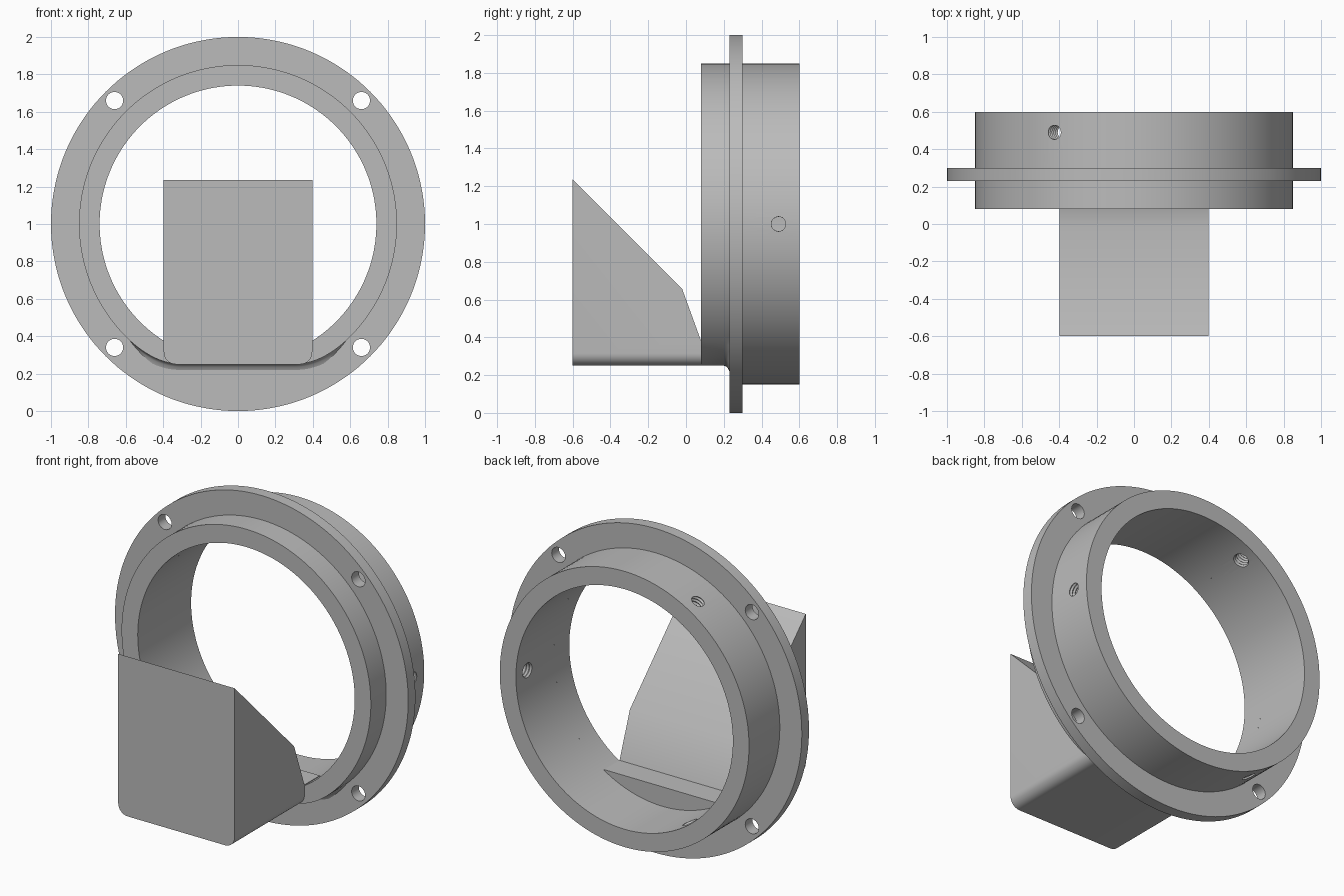
import bpy
import bmesh
from math import sin, cos, pi, radians
from mathutils import Matrix, Vector

if "Cube" in bpy.data.objects:
    bpy.data.objects.remove(bpy.data.objects["Cube"])

CENTRE = Vector((0, 0, 1))
BORE, TUBE, FLANGE = 0.74, 0.85, 1.0
FRONT, PLATE, PLATE_BACK, BACK = 0.08, 0.23, 0.30, 0.60
FLOOR = 0.25

grey = bpy.data.materials.new("plain grey")
grey.use_nodes = True
colour = (0.5, 0.5, 0.5, 1)
grey.diffuse_color = colour
grey.node_tree.nodes["Principled BSDF"].inputs["Base Color"].default_value = colour


def add_object(name, bm):
    bmesh.ops.recalc_face_normals(bm, faces=bm.faces)
    mesh = bpy.data.meshes.new(name)
    bm.to_mesh(mesh)
    bm.free()
    mesh.materials.append(grey)
    obj = bpy.data.objects.new(name, mesh)
    bpy.context.collection.objects.link(obj)
    return obj


def skin(name, loops, closed=False, caps=False):
    """Join closed loops of points with strips of quads."""
    bm = bmesh.new()
    rows = [[bm.verts.new(p) for p in loop] for loop in loops]
    pairs = list(zip(rows, rows[1:]))
    if closed:
        pairs.append((rows[-1], rows[0]))
    n = len(rows[0])
    for a, b in pairs:
        for i in range(n):
            j = (i + 1) % n
            bm.faces.new((a[i], a[j], b[j], b[i]))
    if caps:
        bm.faces.new(rows[0])
        bm.faces.new(rows[-1])
    return add_object(name, bm)


def circle(r, y, n):
    return [Vector((r * cos(2 * pi * i / n), y, r * sin(2 * pi * i / n))) for i in range(n)]


def cut(target, cutter):
    mod = target.modifiers.new("hole", 'BOOLEAN')
    mod.operation = 'DIFFERENCE'
    mod.solver = 'EXACT'
    mod.object = cutter
    bpy.context.view_layer.objects.active = target
    bpy.ops.object.modifier_apply(modifier=mod.name)
    bpy.data.objects.remove(cutter)


# Flange and rear tube, turned around the y axis
profile = [(BORE, PLATE), (FLANGE, PLATE), (FLANGE, PLATE_BACK),
           (TUBE, PLATE_BACK), (TUBE, BACK), (BORE, BACK)]
ring = skin("mounting_ring",
            [[p + CENTRE for p in circle(r, y, 144)] for r, y in profile], closed=True)

# Four bolt holes through the flange
for sx in (-1, 1):
    for sz in (-1, 1):
        spot = Vector((0.66 * sx, 0, 1 + 0.66 * sz))
        cut(ring, skin("bolt_cutter", [[p + spot for p in circle(0.046, y, 32)]
                                       for y in (0.15, 0.4)], caps=True))

# Three threaded screw holes through the rear tube
for angle in (0, 120, 240):
    place = (Matrix.Translation((0, 0.49, 1)) @ Matrix.Rotation(-radians(angle), 4, 'Y')
             @ Matrix.Rotation(-pi / 2, 4, 'Z'))
    thread = [circle(0.046 if i % 2 else 0.038, 0.69 + 0.01 * i, 24) for i in range(23)]
    cut(ring, skin("screw_cutter", [[place @ p for p in loop] for loop in thread], caps=True))

# Front collar: round above, blended into a flat floor below
start = radians(-47)
outline = []
for i in range(111):
    a = start + (pi - 2 * start) * i / 110
    outline.append((Vector((TUBE * cos(a), 0, TUBE * sin(a))), 0))
p0 = outline[-1][0]
tangent_x = p0.x + (p0.z - FLOOR + 1) * p0.z / -p0.x * -1
p1 = Vector((-0.44, 0, FLOOR - 1))
p2 = Vector((-0.30, 0, FLOOR - 1))
corner = []
for i in range(1, 17):
    t = i / 16
    corner.append((p0 * (1 - t) ** 2 + p1 * 2 * t * (1 - t) + p2 * t * t, min(1, 2 * t)))
floor = [(Vector((-0.30 + 0.05 * i, 0, FLOOR - 1)), 1) for i in range(1, 12)]
mirrored = [(Vector((-p.x, 0, p.z)), k) for p, k in reversed(corner)]
outline += corner + floor + mirrored


def collar_loop(y, flare):
    return [p * (1 + flare * k) + CENTRE + Vector((0, y, 0)) for p, k in outline]


def bore_loop(y):
    return [p.normalized() * BORE + CENTRE + Vector((0, y, 0)) for p, k in outline]


skin("front_collar", [bore_loop(PLATE), bore_loop(FRONT), collar_loop(FRONT, 0),
                      collar_loop(0.20, 0), collar_loop(0.212, 0.006),
                      collar_loop(0.222, 0.018), collar_loop(PLATE, 0.04)])

# Sloped block in front, with a ledge reaching into the bore
side = [(-0.6, FLOOR), (-0.6, 1.235), (-0.02, 0.655), (FRONT, 0.38), (PLATE, 0.38), (PLATE, FLOOR)]
bm = bmesh.new()
ends = [[bm.verts.new((x, y, z)) for y, z in side] for x in (-0.397, 0.397)]
for end in ends:
    bm.faces.new(end)
for i in range(len(side)):
    j = (i + 1) % len(side)
    bm.faces.new((ends[0][i], ends[0][j], ends[1][j], ends[1][i]))
bottom = [e for e in bm.edges
          if all(v.co.z < FLOOR + 0.01 for v in e.verts)
          and abs(e.verts[0].co.x - e.verts[1].co.x) < 0.01]
bmesh.ops.bevel(bm, geom=bottom, offset=0.065, segments=8, profile=0.5, affect='EDGES')
add_object("sloped_block", bm)

# Smooth curved walls, keep the machined edges crisp
for obj in bpy.context.collection.objects:
    obj.select_set(obj.type == 'MESH' and grey.name in obj.data.materials)
bpy.context.view_layer.objects.active = ring
bpy.ops.object.shade_smooth_by_angle(angle=radians(30))
